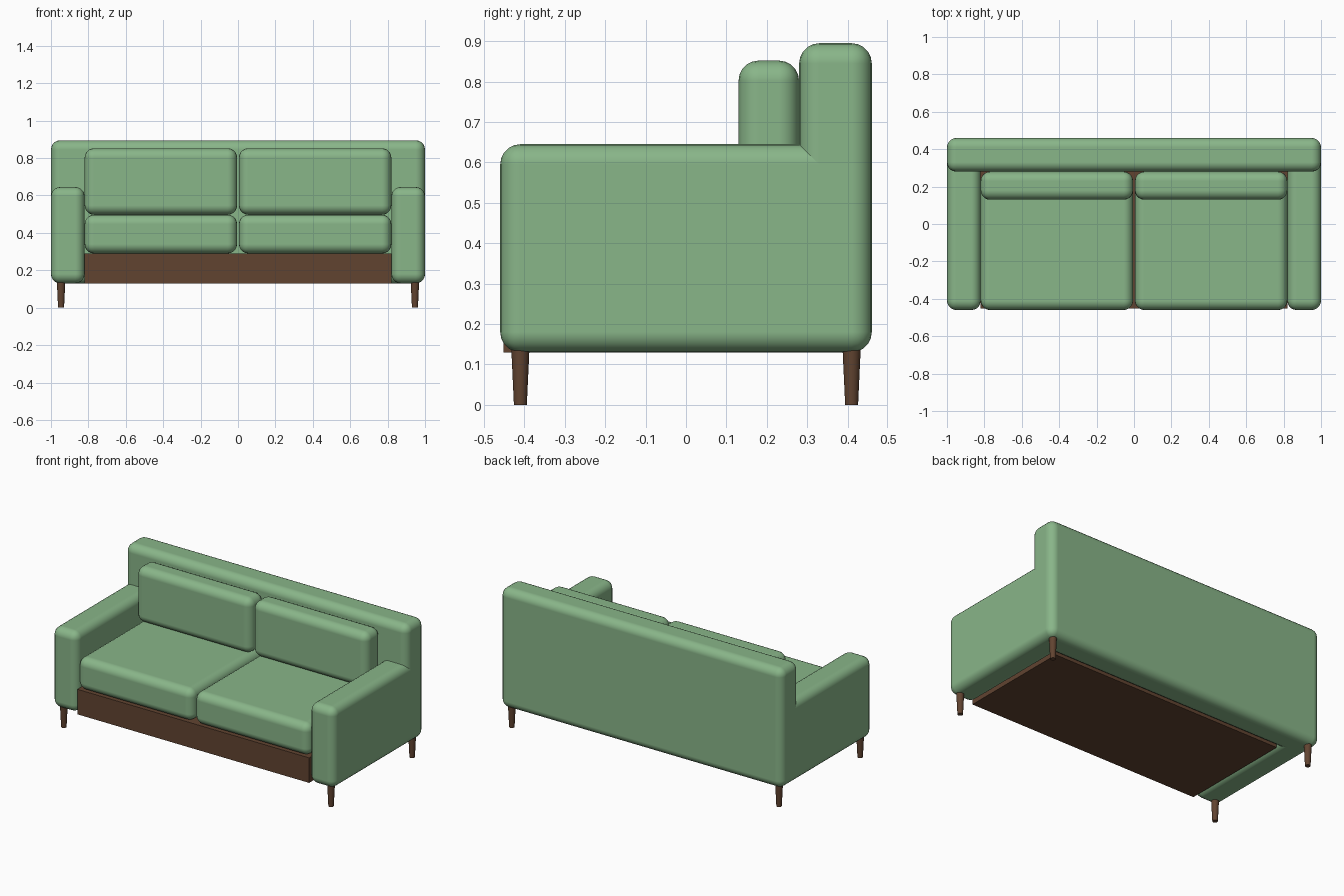
import bpy
import bmesh
import math

default = bpy.data.objects.get("Cube")
if default:
    bpy.data.objects.remove(default, do_unlink=True)


def make_material(name, rgb):
    mat = bpy.data.materials.new(name)
    mat.use_nodes = True
    colour = (*rgb, 1.0)
    mat.diffuse_color = colour
    bsdf = next(n for n in mat.node_tree.nodes if n.type == 'BSDF_PRINCIPLED')
    bsdf.inputs["Base Color"].default_value = colour
    return mat


green = make_material("green fabric", (0.25, 0.465, 0.25))
brown = make_material("dark wood", (0.12, 0.057, 0.03))


def finish(bm, name, mat):
    """Turn a bmesh into a smooth-shaded object."""
    mesh = bpy.data.meshes.new(name)
    bm.to_mesh(mesh)
    bm.free()
    mesh.materials.append(mat)
    obj = bpy.data.objects.new(name, mesh)
    bpy.context.collection.objects.link(obj)
    bpy.ops.object.select_all(action='DESELECT')
    obj.select_set(True)
    bpy.context.view_layer.objects.active = obj
    bpy.ops.object.shade_smooth_by_angle(angle=math.radians(35))
    return obj


def box(name, mat, x, y, z, radius=0.0, segments=5):
    """Box given by its extents on each axis, with rounded edges."""
    bm = bmesh.new()
    bmesh.ops.create_cube(bm, size=1)
    for v in bm.verts:
        v.co = [lo + (c + 0.5) * (hi - lo) for c, (lo, hi) in zip(v.co, (x, y, z))]
    obj = finish(bm, name, mat)
    if radius:
        bevel = obj.modifiers.new("Rounded edges", 'BEVEL')
        bevel.width = radius
        bevel.segments = segments
        bevel.limit_method = 'ANGLE'
        bevel.harden_normals = True
    return obj


def leg(name, x, y):
    """Tapered round leg, its top tucked into the upholstery."""
    height = 0.15
    bm = bmesh.new()
    bmesh.ops.create_cone(bm, cap_ends=True, segments=24,
                          radius1=0.016, radius2=0.023, depth=height)
    bmesh.ops.translate(bm, verts=bm.verts, vec=(x, y, height / 2))
    return finish(bm, name, brown)


# Frame: wooden base and upholstered backrest
box("base", brown, (-0.82, 0.82), (-0.452, 0.285), (0.13, 0.29))
box("backrest", green, (-1, 1), (0.28, 0.46), (0.13, 0.895), 0.05)

# Paired parts: arms, cushions and legs
for side, s in (("left", 1), ("right", -1)):
    def span(a, b):
        return tuple(sorted((s * a, s * b)))

    box(f"{side}_arm", green, span(0.82, 1), (-0.46, 0.38), (0.13, 0.645), 0.05)
    box(f"{side}_seat_cushion", green, span(0.005, 0.82), (-0.46, 0.28), (0.29, 0.497), 0.05)
    box(f"{side}_back_cushion", green, span(0.005, 0.82), (0.13, 0.28), (0.497, 0.852), 0.05)
    leg(f"{side}_front_leg", s * 0.946, -0.41)
    leg(f"{side}_back_leg", s * 0.946, 0.41)
